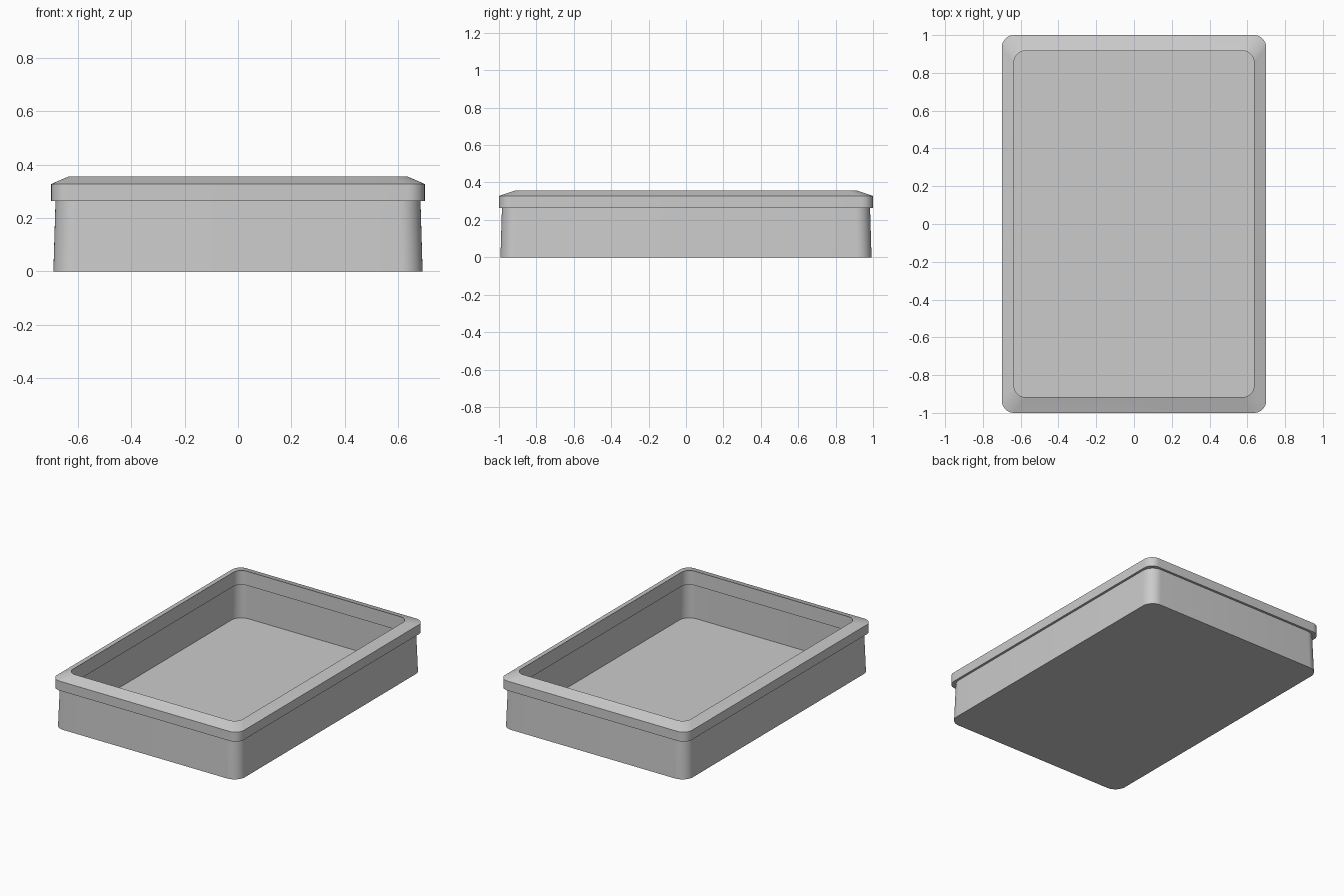
import bpy
import bmesh
from math import cos, sin, pi

cube = bpy.data.objects.get("Cube")
if cube:
    bpy.data.objects.remove(cube, do_unlink=True)

grey = bpy.data.materials.new("light_grey")
grey.use_nodes = True
colour = (0.6, 0.6, 0.6, 1)
grey.diffuse_color = colour
grey.node_tree.nodes["Principled BSDF"].inputs["Base Color"].default_value = colour

STEPS = 10


def rounded_ring(bm, half_x, half_y, radius, z):
    """Rounded rectangle of vertices, counter-clockwise from above."""
    ring = []
    for quarter, (sx, sy) in enumerate([(1, 1), (-1, 1), (-1, -1), (1, -1)]):
        for i in range(STEPS + 1):
            a = (quarter + i / STEPS) * pi / 2
            ring.append(bm.verts.new((sx * (half_x - radius) + radius * cos(a),
                                      sy * (half_y - radius) + radius * sin(a), z)))
    return ring


def loft(name, sections):
    """Skin a chain of rounded rings and cap both ends."""
    bm = bmesh.new()
    rings = [rounded_ring(bm, *s) for s in sections]
    for low, high in zip(rings, rings[1:]):
        n = len(low)
        for i in range(n):
            j = (i + 1) % n
            bm.faces.new((low[i], low[j], high[j], high[i]))
    bm.faces.new(rings[0][::-1])
    bm.faces.new(rings[-1])
    bmesh.ops.recalc_face_normals(bm, faces=bm.faces)
    mesh = bpy.data.meshes.new(name)
    bm.to_mesh(mesh)
    bm.free()
    mesh.materials.append(grey)
    obj = bpy.data.objects.new(name, mesh)
    bpy.context.collection.objects.link(obj)
    bpy.ops.object.select_all(action="DESELECT")
    obj.select_set(True)
    bpy.context.view_layer.objects.active = obj
    bpy.ops.object.shade_smooth_by_angle(angle=0.3)
    return obj


# Open tray: half width, half length, corner radius, height
loft("open_tray", [
    (0.692, 0.992, 0.08, 0.0),      # base edge
    (0.684, 0.984, 0.08, 0.264),    # top of the tapered wall
    (0.70, 1.0, 0.065, 0.264),      # rim underside
    (0.70, 1.0, 0.065, 0.328),      # rim outer edge
    (0.635, 0.917, 0.06, 0.356),    # sloped rim to the opening
    (0.635, 0.917, 0.06, 0.26),     # inside of the rim
    (0.645, 0.927, 0.07, 0.26),     # small undercut
    (0.648, 0.93, 0.075, 0.03),     # inner floor edge
])
